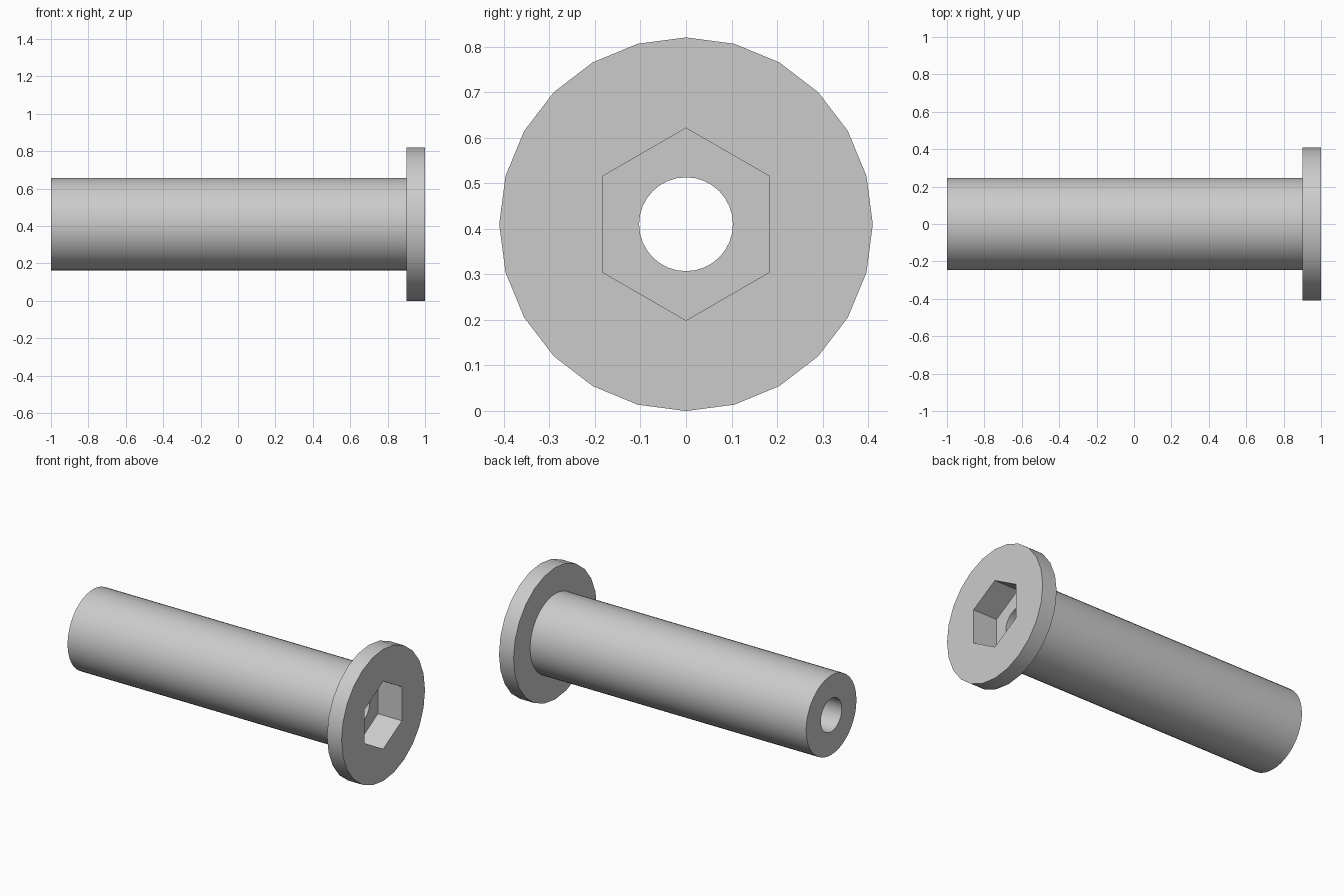
import bpy
import bmesh
import math

cube = bpy.data.objects.get("Cube")
if cube:
    bpy.data.objects.remove(cube, do_unlink=True)

HEAD_R, SHAFT_R, BORE_R, HEX_R = 0.41, 0.247, 0.103, 0.211
BACK, SHOULDER, FLOOR, FRONT = -1.0, 0.9, 0.835, 1.0

steel = bpy.data.materials.new("light_grey_steel")
steel.use_nodes = True
grey = (0.6, 0.6, 0.6, 1)
steel.diffuse_color = grey
steel.node_tree.nodes["Principled BSDF"].inputs["Base Color"].default_value = grey

bm = bmesh.new()


def tube(radius, sides, x0, x1):
    """Open tube along x; returns the edge loops at its two ends."""
    loops = []
    for x in (x0, x1):
        verts = []
        for i in range(sides):
            a = math.tau * i / sides
            verts.append(bm.verts.new((x, radius * math.sin(a), radius * math.cos(a))))
        loops.append([bm.edges.new((verts[i - 1], verts[i])) for i in range(sides)])
    bmesh.ops.bridge_loops(bm, edges=loops[0] + loops[1])
    return loops


def washer(outer, inner, direction):
    """Flat ring face between two loops."""
    bmesh.ops.triangle_fill(bm, edges=outer + inner, use_beauty=True,
                            normal=(direction, 0, 0))


# Walls of the shaft, through bore, hex socket and flange head
shaft_back, shaft_front = tube(SHAFT_R, 48, BACK, SHOULDER)
bore_back, bore_front = tube(BORE_R, 32, BACK, FLOOR)
hex_floor, hex_front = tube(HEX_R, 6, FLOOR, FRONT)
head_back, head_front = tube(HEAD_R, 24, SHOULDER, FRONT)

# Flat faces: shaft end, head underside, socket floor, head front
washer(shaft_back, bore_back, -1)
washer(head_back, shaft_front, -1)
washer(hex_floor, bore_front, 1)
washer(head_front, hex_front, 1)
bmesh.ops.recalc_face_normals(bm, faces=bm.faces[:])

mesh = bpy.data.meshes.new("socket_bolt")
bm.to_mesh(mesh)
bm.free()
mesh.materials.append(steel)
bolt = bpy.data.objects.new("socket_bolt", mesh)
bolt.location.z = HEAD_R
bpy.context.collection.objects.link(bolt)

# Smooth round walls, crisp rims and hex corners
bpy.ops.object.select_all(action="DESELECT")
bolt.select_set(True)
bpy.context.view_layer.objects.active = bolt
bpy.ops.object.shade_smooth_by_angle(angle=math.radians(30))
